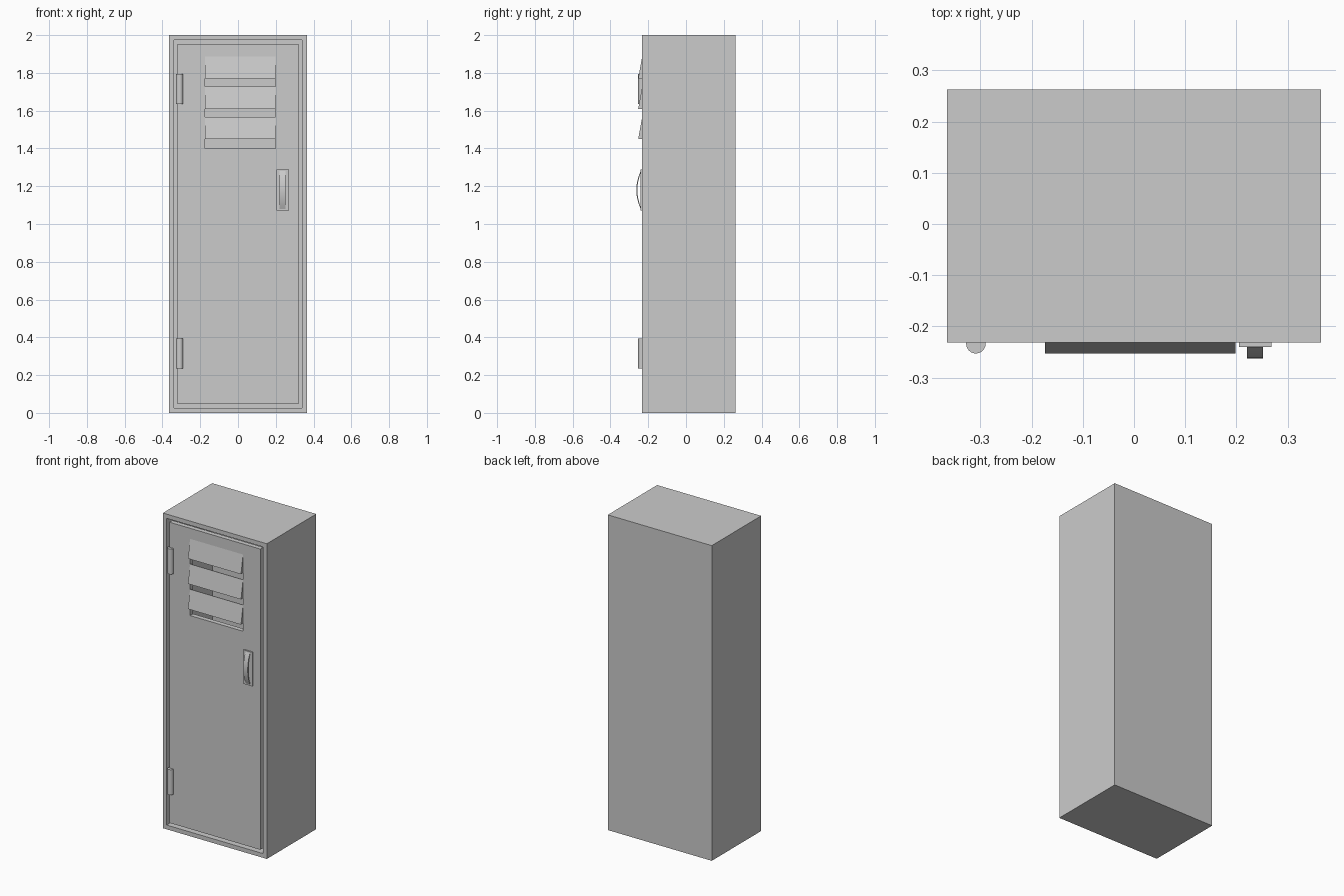
import bpy, bmesh, math

if "Cube" in bpy.data.objects:
    bpy.data.objects.remove(bpy.data.objects["Cube"])

FRONT = -0.232   # y of the cabinet front


def finish(name, bm):
    bmesh.ops.recalc_face_normals(bm, faces=bm.faces)
    me = bpy.data.meshes.new(name)
    bm.to_mesh(me)
    bm.free()
    ob = bpy.data.objects.new(name, me)
    bpy.context.collection.objects.link(ob)
    return ob


def box_bm(x0, x1, y0, y1, z0, z1):
    bm = bmesh.new()
    bmesh.ops.create_cube(bm, size=1)
    for v in bm.verts:
        v.co = (x1 if v.co.x > 0 else x0,
                y1 if v.co.y > 0 else y0,
                z1 if v.co.z > 0 else z0)
    return bm


def prism(name, outline, x0, x1):
    """Extrude a closed (y, z) outline along x."""
    bm = bmesh.new()
    face = bm.faces.new([bm.verts.new((x0, y, z)) for y, z in outline])
    ext = bmesh.ops.extrude_face_region(bm, geom=[face], use_keep_orig=True)
    for g in ext["geom"]:
        if isinstance(g, bmesh.types.BMVert):
            g.co.x = x1
    return finish(name, bm)


# Hollow cabinet, open at the front
bm = box_bm(-0.365, 0.365, FRONT, 0.263, 0, 2)
bm.normal_update()
front = min(bm.faces, key=lambda f: f.calc_center_median().y)
bmesh.ops.inset_individual(bm, faces=[front], thickness=0.038)
bmesh.ops.inset_individual(bm, faces=[front], thickness=0, depth=-0.457)
finish("cabinet", bm)


# Door panel with a window for the vents
def rect(bm, x0, x1, z0, z1, y):
    return [bm.verts.new((x, y, z)) for x, z in
            ((x0, z0), (x1, z0), (x1, z1), (x0, z1))]


bm = bmesh.new()
loops = [rect(bm, -0.319, 0.319, 0.046, 1.954, FRONT),
         rect(bm, -0.174, 0.198, 1.40, 1.885, FRONT),
         rect(bm, -0.174, 0.198, 1.40, 1.885, FRONT + 0.03),
         rect(bm, -0.319, 0.319, 0.046, 1.954, FRONT + 0.03)]
for a, b in zip(loops, loops[1:] + loops[:1]):
    for i in range(4):
        j = (i + 1) % 4
        bm.faces.new((a[i], a[j], b[j], b[i]))
finish("door", bm)

# Slanted louvres with triangular cheeks, open underneath
for i in range(3):
    top, low = 1.887 - 0.16 * i, 1.77 - 0.16 * i
    prism(f"louvre_{i + 1}",
          [(FRONT, top), (FRONT - 0.021, low),
           (FRONT - 0.017, low), (FRONT + 0.004, top)], -0.172, 0.196)
    for side, x in (("left", -0.174), ("right", 0.194)):
        prism(f"louvre_cheek_{side}_{i + 1}",
              [(FRONT, top), (FRONT - 0.021, low), (FRONT + 0.003, low)],
              x, x + 0.004)

# Hinge barrels
for name, z in (("lower_hinge", 0.315), ("upper_hinge", 1.715)):
    bpy.ops.mesh.primitive_cylinder_add(vertices=24, radius=0.019, depth=0.16,
                                        location=(-0.309, FRONT - 0.002, z))
    ob = bpy.context.object
    ob.name = name
    bpy.ops.object.shade_smooth_by_angle(angle=math.radians(40))

# Handle plate and arched grip
finish("handle_plate", box_bm(0.205, 0.269, FRONT - 0.008, FRONT + 0.002, 1.072, 1.288))
N = 12
outer, inner = [], []
for i in range(N + 1):
    t = i / N
    bow = 4 * t * (1 - t)
    outer.append((FRONT - 0.008 - 0.023 * bow, 1.08 + 0.20 * t))
    inner.append((FRONT - 0.006 - 0.019 * bow, 1.085 + 0.19 * t))
grip = prism("handle_grip", outer + inner[::-1], 0.221, 0.252)
bpy.context.view_layer.objects.active = grip
bpy.ops.object.select_all(action='DESELECT')
grip.select_set(True)
bpy.ops.object.shade_smooth_by_angle(angle=math.radians(30))
